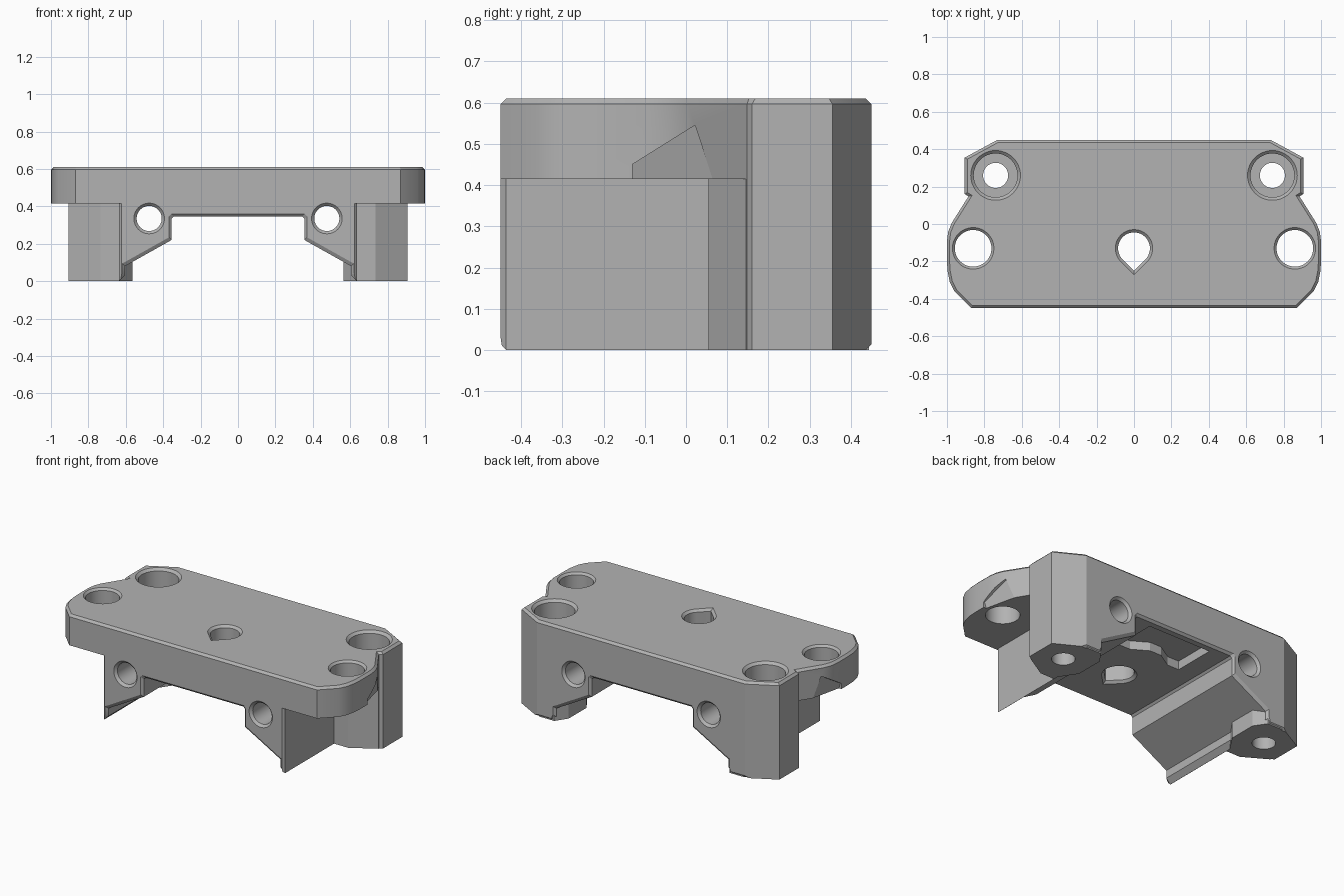
import bpy, bmesh, math

cube = bpy.data.objects.get("Cube")
if cube:
    bpy.data.objects.remove(cube)

grey = bpy.data.materials.new("plain_grey")
grey.use_nodes = True
grey.diffuse_color = (0.45, 0.45, 0.45, 1)
grey.node_tree.nodes["Principled BSDF"].inputs["Base Color"].default_value = (0.45, 0.45, 0.45, 1)

HEIGHT, FRONT, BACK, PLATE_Z = 0.61, -0.45, 0.45, 0.415


def finish(name, bm):
    bmesh.ops.recalc_face_normals(bm, faces=bm.faces)
    mesh = bpy.data.meshes.new(name)
    bm.to_mesh(mesh)
    bm.free()
    obj = bpy.data.objects.new(name, mesh)
    bpy.context.collection.objects.link(obj)
    mesh.materials.append(grey)
    return obj


def loft(name, rings):
    """Closed solid through matching rings of points."""
    bm = bmesh.new()
    loops = [[bm.verts.new(p) for p in ring] for ring in rings]
    n = len(loops[0])
    for a, b in zip(loops, loops[1:]):
        for i in range(n):
            j = (i + 1) % n
            bm.faces.new((a[i], a[j], b[j], b[i]))
    bm.faces.new(loops[0])
    bm.faces.new(loops[-1])
    return finish(name, bm)


def prism(name, outline, z0, z1):
    return loft(name, [[(x, y, z) for x, y in outline] for z in (z0, z1)])


def circle(r, n=48):
    return [(r * math.cos(2 * math.pi * i / n), r * math.sin(2 * math.pi * i / n)) for i in range(n)]


def upright_hole(name, x, y, profile):
    return loft(name, [[(x + u, y + v, z) for u, v in circle(r)] for r, z in profile])


def boolean(target, tool, operation="DIFFERENCE"):
    mod = target.modifiers.new(tool.name, "BOOLEAN")
    mod.operation, mod.solver, mod.object = operation, "EXACT", tool
    bpy.context.view_layer.objects.active = target
    bpy.ops.object.modifier_apply(modifier=mod.name)
    bpy.data.objects.remove(tool)


def mirrored(half):
    """Half outline on +x, followed by its mirror image."""
    return half + [(-x, y) for x, y in reversed(half)]


# Solid block with the plate outline
half = [(0.87, FRONT), (0.96, -0.36), (0.985, -0.31), (0.997, -0.25), (1.0, -0.2), (1.0, -0.09),
        (0.993, -0.04), (0.975, 0.005), (0.885, 0.148), (0.905, 0.16), (0.905, 0.355), (0.73, BACK)]
body = prism("mount_body", mirrored(half), 0, HEIGHT)

# Chamfer the top rim and the front and back bottom edges
bm = bmesh.new()
bm.from_mesh(body.data)
rim = []
for e in bm.edges:
    a, b = (v.co for v in e.verts)
    if abs(a.z - b.z) < 0.01:
        ends = abs(a.y - b.y) < 0.01 and abs(a.y) > 0.44
        if a.z > 0.5 or ends:
            rim.append(e)
bmesh.ops.bevel(bm, geom=rim, offset=0.014, segments=1, affect="EDGES")
bm.to_mesh(body.data)
bm.free()

# Clear the space below the overhanging ears
for s in (1, -1):
    side = [(0.622, -0.7), (0.622, FRONT - 0.001), (0.636, -0.437), (0.636, 0.055),
            (0.735, 0.055), (0.907, 0.157), (1.3, 0.157), (1.3, -0.7)]
    boolean(body, prism("side_clearance", [(s * x, y) for x, y in side], -0.1, PLATE_Z))

# Arched channel from front to back, flared at both openings
arch = mirrored([(0.65, -0.1), (0.65, -0.015), (0.605, 0.03), (0.605, 0.08),
                 (0.355, 0.22), (0.355, 0.333), (0.343, 0.345)])


def arch_ring(y, flare):
    return [(x - math.copysign(flare, x) if z < 0 else x + math.copysign(flare, x), y, z + flare)
            for x, z in arch]


stations = [(-0.47, 0.014), (FRONT, 0.014), (-0.437, 0), (0.437, 0), (BACK, 0.014), (0.47, 0.014)]
boolean(body, loft("arch_channel", [arch_ring(y, f) for y, f in stations]))

# Shallow ceiling pocket behind the middle hole
boolean(body, prism("ceiling_pocket", mirrored([(0.04, 0.19), (0.14, 0.13), (0.22, 0.13), (0.22, 0.4)]), 0.3, 0.4))

for s in (1, -1):
    # Foot pad around each rear screw
    pad = [(0.565, 0.19), (0.565, 0.37), (0.615, 0.444), (0.72, 0.444), (0.72, 0.07), (0.645, 0.07)]
    boolean(body, prism("foot_pad", [(s * x, y) for x, y in pad], 0, 0.13), "UNION")

    # Counterbored rear screw holes
    boolean(body, upright_hole("rear_screw_hole", s * 0.74, 0.26, [
        (0.067, -0.1), (0.067, 0.28), (0.117, 0.28), (0.117, 0.595), (0.133, HEIGHT), (0.133, 0.7)]))

    # Ear holes
    boolean(body, upright_hole("ear_hole", s * 0.86, -0.13, [
        (0.098, 0.3), (0.098, 0.597), (0.111, HEIGHT), (0.111, 0.7)]))

    # Front to back cross holes, widened at both ends
    ends = [(-0.6, 0.082), (FRONT, 0.082), (-0.435, 0.067), (0.435, 0.067), (BACK, 0.082), (0.6, 0.082)]
    boolean(body, loft("cross_hole", [[(s * 0.475 + u, y, 0.335 + v) for u, v in circle(r)]
                                      for y, r in ends]))

    # Slanted relief under each ear
    face = [(0.935, 0.066, 0.41), (0.958, 0.022, 0.545), (0.994, -0.13, 0.45), (0.98, -0.13, 0.41)]
    boolean(body, loft("ear_relief", [[(s * (x + d), y, z) for x, y, z in face] for d in (0, 0.2)]))


# Teardrop hole in the middle
def teardrop(r, z):
    arc = [math.radians(-45 + 270 * i / 36) for i in range(37)]
    points = [(r * math.cos(a), r * math.sin(a)) for a in arc] + [(0, -r * math.sqrt(2))]
    return [(x, y - 0.13, z) for x, y in points]


boolean(body, loft("teardrop_hole", [teardrop(r, z) for r, z in (
    (0.1, 0.2), (0.1, 0.345), (0.085, 0.36), (0.085, 0.596), (0.1, HEIGHT), (0.1, 0.7))]))

# Smooth round walls, crisp edges
bpy.ops.object.select_all(action="DESELECT")
body.select_set(True)
bpy.context.view_layer.objects.active = body
bpy.ops.object.shade_smooth_by_angle(angle=math.radians(25))
